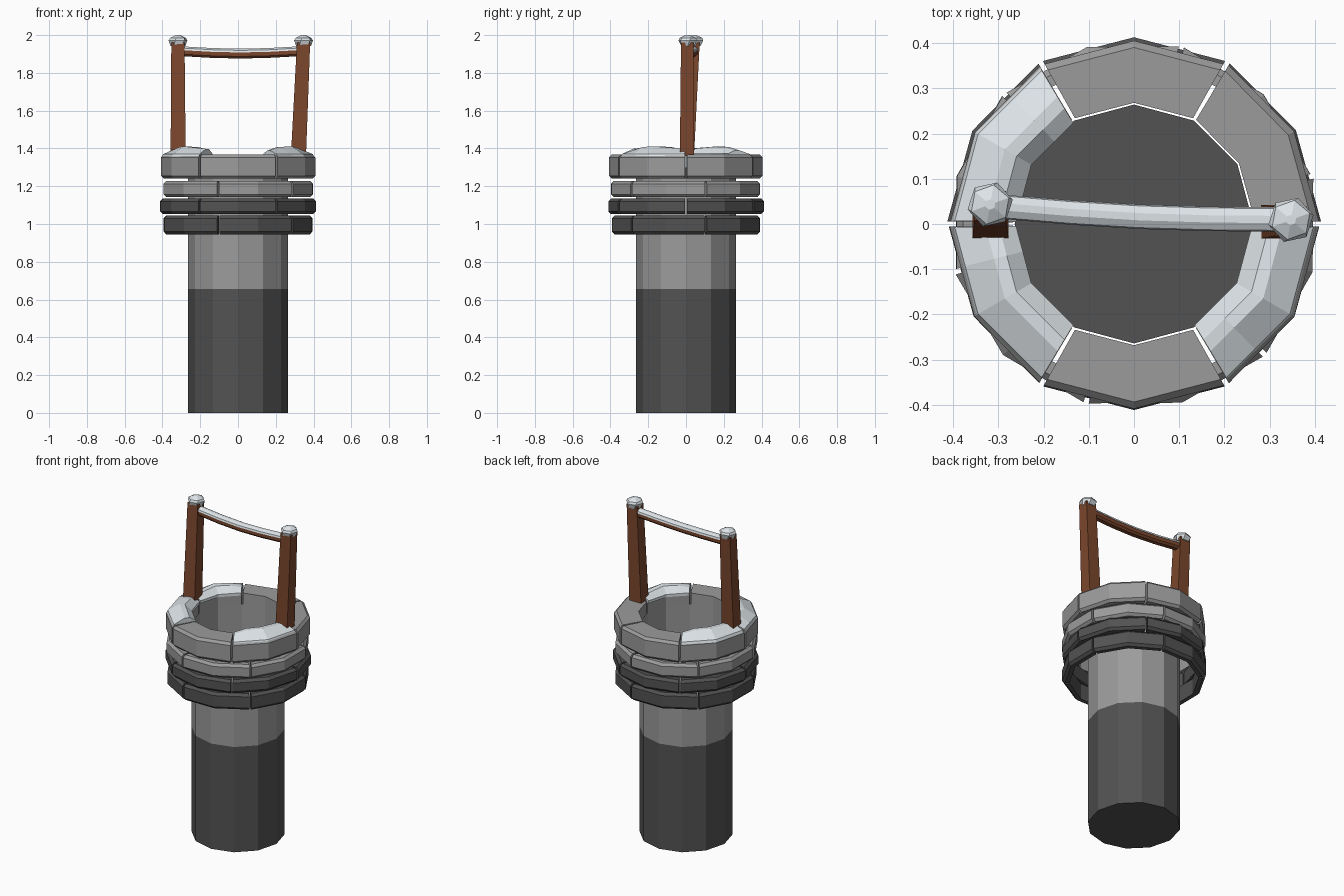
import bpy, bmesh, math, random
from mathutils import Vector

if "Cube" in bpy.data.objects:
    bpy.data.objects.remove(bpy.data.objects["Cube"])

random.seed(4)


def material(name, rgb):
    m = bpy.data.materials.new(name)
    m.diffuse_color = (*rgb, 1)
    m.use_nodes = True
    m.node_tree.nodes["Principled BSDF"].inputs["Base Color"].default_value = m.diffuse_color
    return m


LIGHT = material("light stone", (0.33, 0.33, 0.33))
DARK = material("dark stone", (0.085, 0.085, 0.085))
WOOD = material("brown wood", (0.20, 0.062, 0.026))
SNOW = material("snow", (0.72, 0.77, 0.80))


def polar(r, deg, z):
    a = math.radians(deg)
    return (r * math.cos(a), r * math.sin(a), z)


def loft(name, rings, mats, close=True, cap_start=True, cap_end=True, rule=None):
    """Skin a list of equal-length point rings into one flat-faced object."""
    bm = bmesh.new()
    loops = [[bm.verts.new(p) for p in ring] for ring in rings]
    n = len(loops[0])
    for a, b in zip(loops, loops[1:]):
        for i in range(n if close else n - 1):
            j = (i + 1) % n
            bm.faces.new((a[i], a[j], b[j], b[i]))
    if cap_start:
        bm.faces.new(loops[0][::-1])
    if cap_end:
        bm.faces.new(loops[-1])
    bmesh.ops.recalc_face_normals(bm, faces=bm.faces)
    if rule:
        for f in bm.faces:
            f.material_index = rule(f)
    me = bpy.data.meshes.new(name)
    bm.to_mesh(me)
    bm.free()
    for m in mats:
        me.materials.append(m)
    ob = bpy.data.objects.new(name, me)
    bpy.context.collection.objects.link(ob)
    return ob


# Well shaft: twelve-sided open tube with a floor, dark below and light above
loft("shaft", [[polar(0.264, 30 * i, z) for i in range(12)] for z in (0, 0.655, 1.3)],
     [DARK, LIGHT], cap_end=False,
     rule=lambda f: int(f.calc_center_median().z > 0.655))


def brick(name, start, z0, z1, r_in, r_out, mat):
    """Sixty-degree bevelled stone with one bend in the middle."""
    b, gap = 0.015, 0.8
    profile = [(r_in, z0), (r_out - b, z0), (r_out, z0 + b),
               (r_out, z1 - b), (r_out - b, z1), (r_in, z1)]
    rings = [[polar(r, a, z) for r, z in profile]
             for a in (start + gap, start + 30, start + 60 - gap)]
    return loft(name, rings, [mat])


# Stone courses, staggered by fifteen degrees
courses = [
    ("bottom_course", 15, 0.945, 1.045, 0.365, 0.408, DARK),
    ("second_course", 0, 1.052, 1.135, 0.365, 0.412, DARK),
    ("third_course", 15, 1.142, 1.228, 0.365, 0.408, LIGHT),
    ("rim", 0, 1.24, 1.368, 0.268, 0.408, LIGHT),
]
for name, turn, z0, z1, r_in, r_out, mat in courses:
    for i in range(6):
        brick(f"{name}_stone_{i + 1}", turn + 60 * i, z0, z1, r_in,
              r_out + random.uniform(-0.004, 0.002), mat)

# Snow drifts lying on three of the rim stones
for i, start in enumerate((120, 180, 300)):
    rings = []
    for a, rise in ((start + 1, 0.022), (start + 14, 0.04),
                    (start + 30, 0.043), (start + 59, 0.03)):
        # keep the outline on the straight sides of the stone
        k = math.cos(math.radians(15)) / math.cos(math.radians((a - start) % 30 - 15))
        rings.append([polar(r * k, a, z) for r, z in (
            (0.262, 1.355), (0.404, 1.355), (0.398, 1.37),
            (0.33, 1.368 + rise), (0.30, 1.366 + rise), (0.262, 1.372))])
    loft(f"rim_snow_{i + 1}", rings, [SNOW])


def square(cx, cy, z, w, d):
    return [(cx + sx * w / 2, cy + sy * d / 2, z)
            for sx, sy in ((-1, -1), (1, -1), (1, 1), (-1, 1))]


# Leaning posts, each with a faceted snow cap
for side, foot, head in (("left", (-0.317, 0.005), (-0.318, 0.04)),
                         ("right", (0.320, 0.005), (0.347, 0.006))):
    loft(f"{side}_post", [square(*foot, 1.36, 0.08, 0.075),
                          square(*head, 1.96, 0.07, 0.065)], [WOOD])
    hx, hy = head
    cap = []
    for r, z, turn in ((0.040, 1.943, 0), (0.051, 1.972, 12), (0.044, 1.985, 20), (0.012, 2.0, 20)):
        cap.append([(hx + x, hy + 0.003 + y, zz) for x, y, zz in
                    (polar(r, 60 * i + turn, z) for i in range(6))])
    loft(f"{side}_snow_cap", cap, [SNOW])

# Sagging crossbeam with a strip of snow along its top
beam, snow = [], []
for t in (0, 0.25, 0.5, 0.75, 1):
    x = -0.29 + 0.605 * t
    y = 0.038 - 0.028 * t - 0.008 * math.sin(math.pi * t)
    z = 1.905 - 0.012 * math.sin(math.pi * t)
    beam.append([(x, y + dy, z + dz) for dy, dz in (
        (-0.024, 0.018), (-0.024, -0.006), (-0.013, -0.017),
        (0.013, -0.017), (0.024, -0.006), (0.024, 0.018))])
    snow.append([(x, y + dy, z + dz) for dy, dz in (
        (-0.027, 0.015), (0.027, 0.015), (0.024, 0.026),
        (0.008, 0.035), (-0.008, 0.035), (-0.024, 0.026))])
loft("crossbeam", beam, [WOOD])
loft("crossbeam_snow", snow, [SNOW])
